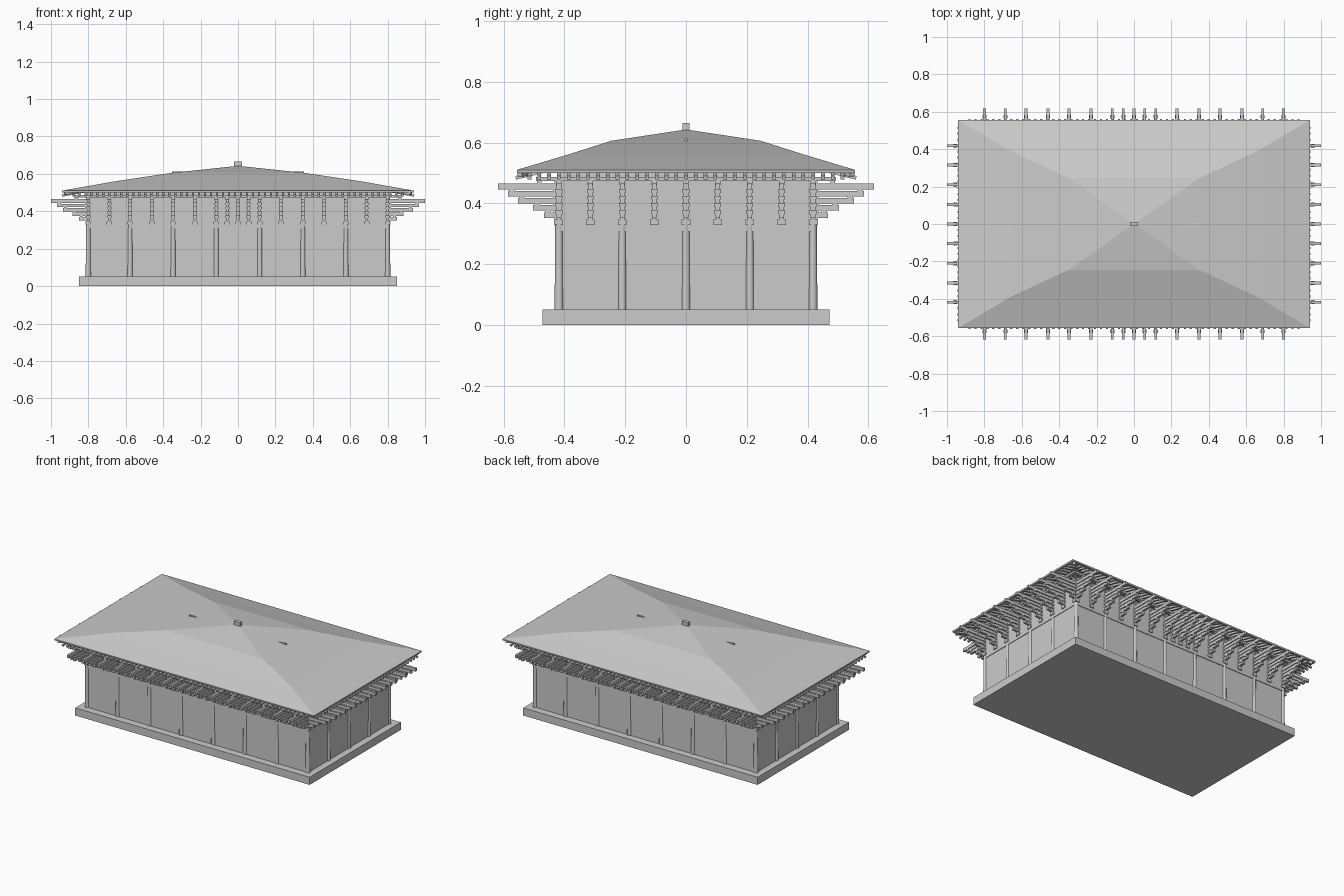
import bpy, bmesh, math
from mathutils import Matrix, Vector

if "Cube" in bpy.data.objects:
    bpy.data.objects.remove(bpy.data.objects["Cube"])

AX, AY = 0.80, 0.418          # wall / column axes


def make(name, bm):
    bmesh.ops.recalc_face_normals(bm, faces=bm.faces)
    me = bpy.data.meshes.new(name)
    bm.to_mesh(me)
    bm.free()
    ob = bpy.data.objects.new(name, me)
    bpy.context.collection.objects.link(ob)
    return ob


def box(bm, lo, hi, m=Matrix()):
    lo, hi = Vector(lo), Vector(hi)
    s = hi - lo
    t = m @ Matrix.Translation((lo + hi) / 2) @ Matrix.Diagonal((*s, 1))
    bmesh.ops.create_cube(bm, size=1, matrix=t)


def boxes(name, pairs):
    bm = bmesh.new()
    for lo, hi in pairs:
        box(bm, lo, hi)
    return make(name, bm)


def side_frames():
    """Frames whose local +x points outward, origin on each wall axis."""
    for s in (1, -1):
        yield 'x', Matrix.Translation((s * AX, 0, 0)) @ Matrix.Rotation(0 if s > 0 else math.pi, 4, 'Z')
        yield 'y', Matrix.Translation((0, s * AY, 0)) @ Matrix.Rotation(s * math.pi / 2, 4, 'Z')


def mirrored(vals):
    return sorted({s * v for v in vals for s in (1, -1)})


# Stone platform
boxes("platform", [((-0.85, -0.472, 0), (0.85, 0.472, 0.05))])

# Walls, lintels and eave purlins
walls, lintels, purlins = [bmesh.new() for _ in range(3)]
for axis, m in side_frames():
    half = AY if axis == 'x' else AX
    box(walls, (-0.006, -half, 0.05), (0.006, half, 0.50), m)
    box(lintels, (-0.010, -half, 0.308), (0.010, half, 0.330), m)
    box(purlins, (0.055, -half - 0.075, 0.474), (0.075, half + 0.075, 0.487), m)
make("walls", walls)
make("lintels", lintels)
make("eave_purlins", purlins)

# Columns
col_x = mirrored([0.80, 0.577, 0.347, 0.116])
col_y = [-0.21, 0, 0.21]
spots = [(x, s * AY) for x in col_x for s in (1, -1)] + [(s * AX, y) for y in col_y for s in (1, -1)]
cols = bmesh.new()
for x, y in spots:
    bmesh.ops.create_cone(cols, cap_ends=True, segments=12, radius1=0.0145, radius2=0.0125, depth=0.285,
                          matrix=Matrix.Translation((x, y, 0.1925)))
columns = make("columns", cols)
bpy.context.view_layer.objects.active = columns
columns.select_set(True)
bpy.ops.object.shade_smooth_by_angle(angle=math.radians(40))

# Stepped eave brackets: base block, five arms, bearing blocks between them
tiers = [(0.05, 0.352, 0.370), (0.085, 0.376, 0.394), (0.135, 0.400, 0.418),
         (0.168, 0.422, 0.440), (0.20, 0.445, 0.465)]
br_y = mirrored([0, 0.105, 0.21, 0.315, 0.418])
br_x = mirrored([0, 0.057, 0.116, 0.23, 0.347, 0.46, 0.577, 0.688, 0.80])
brackets = bmesh.new()
for axis, m in side_frames():
    for p in (br_y if axis == 'x' else br_x):
        t = m @ Matrix.Translation((0, p, 0))
        box(brackets, (-0.014, -0.014, 0.328), (0.016, 0.014, 0.346), t)
        box(brackets, (-0.008, -0.007, 0.34), (0.014, 0.007, 0.485), t)
        for i, (r, z0, z1) in enumerate(tiers):
            box(brackets, (0, -0.0075, z0), (r, 0.0075, z1), t)
            if i < 4:
                top = tiers[i + 1][1]
                box(brackets, (r - 0.022, -0.011, z1 - 0.006), (r - 0.004, 0.011, top + 0.002), t)
                box(brackets, (0, -0.011, z1 - 0.004), (0.018, 0.011, top + 0.002), t)
        box(brackets, (0.057, -0.009, 0.46), (0.073, 0.009, 0.476), t)
make("eave_brackets", brackets)

# Sloping rafters under the eaves
rafters = bmesh.new()
for axis, m in side_frames():
    span, reach, slope, n = (0.515, 0.142, 0.18, 33) if axis == 'x' else (0.88, 0.142, 0.24, 56)
    tilt = Matrix.Translation((reach, 0, 0.484)) @ Matrix.Rotation(math.atan(slope), 4, 'Y')
    for i in range(n):
        p = -span + 2 * span * i / (n - 1)
        start = -0.15 if abs(p) < (AY if axis == 'x' else AX) else -0.075
        box(rafters, (start, p - 0.006, -0.006), (0, p + 0.006, 0.006), m @ tilt)
make("rafters", rafters)

# Hipped roof with a gently broken slope
rings = [(0.942, 0.557, 0.510), (0.66, 0.390, 0.560), (0.35, 0.245, 0.606)]
bm = bmesh.new()
loops = [[bm.verts.new((sx * x, sy * y, z)) for sx, sy in ((1, 1), (-1, 1), (-1, -1), (1, -1))]
         for x, y, z in rings]
apex = bm.verts.new((0, 0, 0.643))
for k in range(4):
    j = (k + 1) % 4
    for a, b in zip(loops, loops[1:]):
        bm.faces.new((a[k], a[j], b[j], b[k]))
    bm.faces.new((loops[-1][k], loops[-1][j], apex))
for f in bm.faces:
    f.normal_update()
roof = make("roof", bm)
mod = roof.modifiers.new("thickness", 'SOLIDIFY')
mod.thickness = 0.010
mod.offset = -1 if roof.data.polygons[0].normal.z > 0 else 1

# Hip beams below the roof corners
hips = bmesh.new()
for sx in (1, -1):
    for sy in (1, -1):
        a = Vector((sx * 0.70, sy * 0.412, 0.534))
        b = Vector((sx * 0.925, sy * 0.547, 0.494))
        d = b - a
        m = Matrix.Translation((a + b) / 2) @ d.to_track_quat('X', 'Z').to_matrix().to_4x4()
        box(hips, (-d.length / 2, -0.008, -0.008), (d.length / 2, 0.008, 0.008), m)
make("hip_beams", hips)

# Finial and buried ridge beam
boxes("finial", [((-0.022, -0.012, 0.63), (0.022, 0.012, 0.665))])
boxes("ridge_beam", [((-0.352, -0.005, 0.603), (0.352, 0.005, 0.613))])
